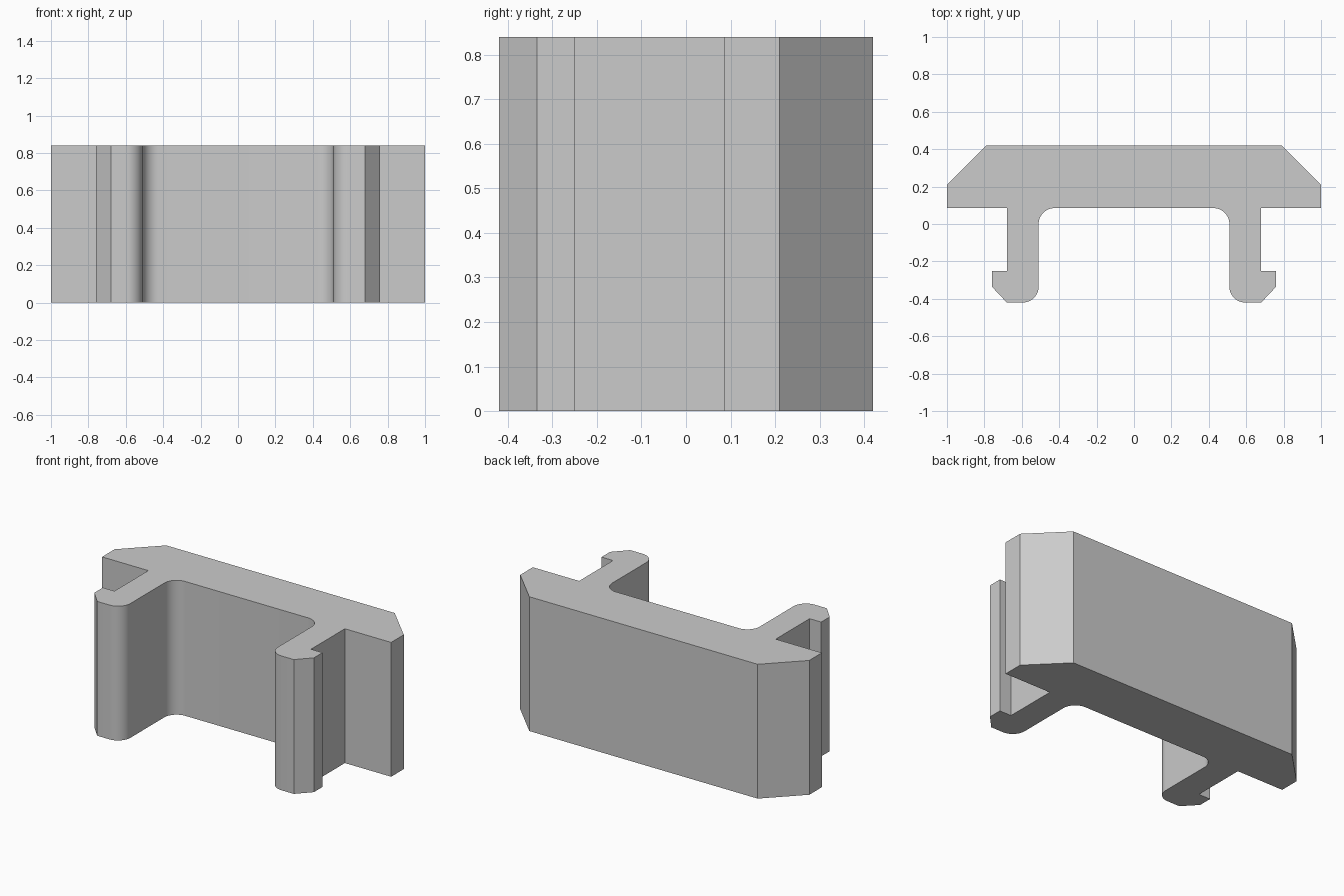
import bpy
import bmesh
from math import cos, sin, radians

if "Cube" in bpy.data.objects:
    bpy.data.objects.remove(bpy.data.objects["Cube"], do_unlink=True)

HEIGHT = 0.84
RADIUS = 0.085
STEPS = 10

# Plain grey plastic
grey = bpy.data.materials.new("light grey")
grey.use_nodes = True
colour = (0.6, 0.6, 0.6, 1)
grey.diffuse_color = colour
grey.node_tree.nodes["Principled BSDF"].inputs["Base Color"].default_value = colour


def arc(cx, cy, start, end):
    """Points of a rounded corner, angles in degrees."""
    angles = [radians(start + (end - start) * i / STEPS) for i in range(STEPS + 1)]
    return [(cx + RADIUS * cos(a), cy + RADIUS * sin(a)) for a in angles]


# Left half of the profile: chamfered back plate, then the hooked leg
half = [(0.79, 0.42), (1, 0.21), (1, 0.085), (0.68, 0.085),
        (0.68, -0.25), (0.76, -0.25), (0.76, -0.335), (0.68, -0.42)]
half += arc(0.595, -0.335, 270, 180)   # rounded leg tip
half += arc(0.425, 0, 0, 90)           # fillet between leg and plate
outline = half + [(-x, y) for x, y in reversed(half)]

# Extrude the mirrored profile upwards
bm = bmesh.new()
base = bm.faces.new([bm.verts.new((x, y, 0)) for x, y in outline])
top = bmesh.ops.extrude_face_region(bm, geom=[base], use_keep_orig=True)
bmesh.ops.translate(bm, vec=(0, 0, HEIGHT),
                    verts=[v for v in top["geom"] if isinstance(v, bmesh.types.BMVert)])
bmesh.ops.recalc_face_normals(bm, faces=bm.faces)
mesh = bpy.data.meshes.new("clip_bracket")
bm.to_mesh(mesh)
bm.free()
mesh.materials.append(grey)

bracket = bpy.data.objects.new("clip_bracket", mesh)
bpy.context.collection.objects.link(bracket)

# Smooth the rounded corners, keep the other edges sharp
bpy.ops.object.select_all(action="DESELECT")
bracket.select_set(True)
bpy.context.view_layer.objects.active = bracket
bpy.ops.object.shade_smooth_by_angle(angle=radians(30))
